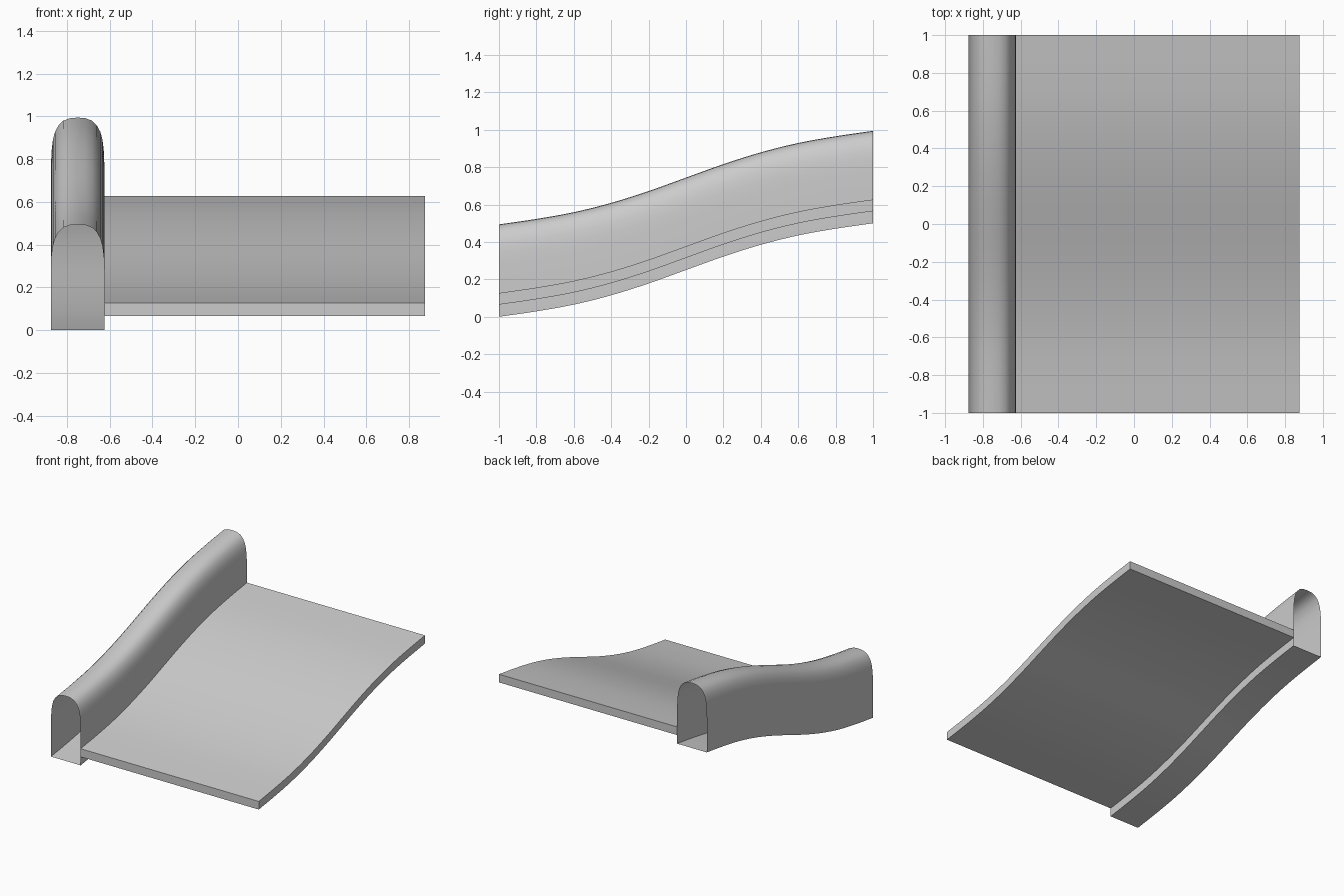
import bpy, bmesh

if "Cube" in bpy.data.objects:
    bpy.data.objects.remove(bpy.data.objects["Cube"])

# Rise of the slope from the middle (y = 0) outwards, every 0.2 units
RISE = [0, 0.072, 0.135, 0.185, 0.221, 0.25]
KEYS = [0.25 - r for r in reversed(RISE)] + [0.25 + r for r in RISE[1:]]
STEPS = 40


def slope(t):
    """Smooth interpolation of the slope height, t from 0 to 1."""
    n = len(KEYS) - 1
    i = min(int(t * n), n - 1)
    f = t * n - i
    p1, p2 = KEYS[i], KEYS[i + 1]
    p0 = KEYS[i - 1] if i > 0 else 2 * p1 - p2
    p3 = KEYS[i + 2] if i + 2 <= n else 2 * p2 - p1
    return 0.5 * (2 * p1 + (p2 - p0) * f + (2 * p0 - 5 * p1 + 4 * p2 - p3) * f * f
                  + (3 * p1 - p0 - 3 * p2 + p3) * f ** 3)


def sweep(name, profile, capped):
    """Sweep a closed x-z profile along the sloping path."""
    bm = bmesh.new()
    rings = []
    for k in range(STEPS + 1):
        t = k / STEPS
        rings.append([bm.verts.new((x, 2 * t - 1, z + slope(t))) for x, z in profile])
    n = len(profile)
    for a, b in zip(rings, rings[1:]):
        for i in range(n):
            j = (i + 1) % n
            bm.faces.new((a[i], b[i], b[j], a[j]))
    if capped:
        bm.faces.new(rings[0])
        bm.faces.new(rings[-1][::-1])
    mesh = bpy.data.meshes.new(name)
    bm.to_mesh(mesh)
    bm.free()
    ob = bpy.data.objects.new(name, mesh)
    bpy.context.collection.objects.link(ob)
    bpy.ops.object.select_all(action='DESELECT')
    ob.select_set(True)
    bpy.context.view_layer.objects.active = ob
    bpy.ops.object.shade_smooth_by_angle(angle=0.6)
    return ob


# Hollow side rail: arch profile with flat bottom, open at both ends
half = [(0.125, 0), (0.125, 0.27), (0.122, 0.34), (0.116, 0.39), (0.106, 0.427),
        (0.09, 0.457), (0.068, 0.479), (0.036, 0.491)]
right = [(-0.75 + x, z) for x, z in half]
left = [(-0.75 - x, z) for x, z in reversed(half)]
sweep("side_rail", right + [(-0.75, 0.494)] + left, False)

# Sloping deck slab
sweep("deck", [(-0.625, 0.065), (0.875, 0.065), (0.875, 0.127), (-0.625, 0.127)], True)
